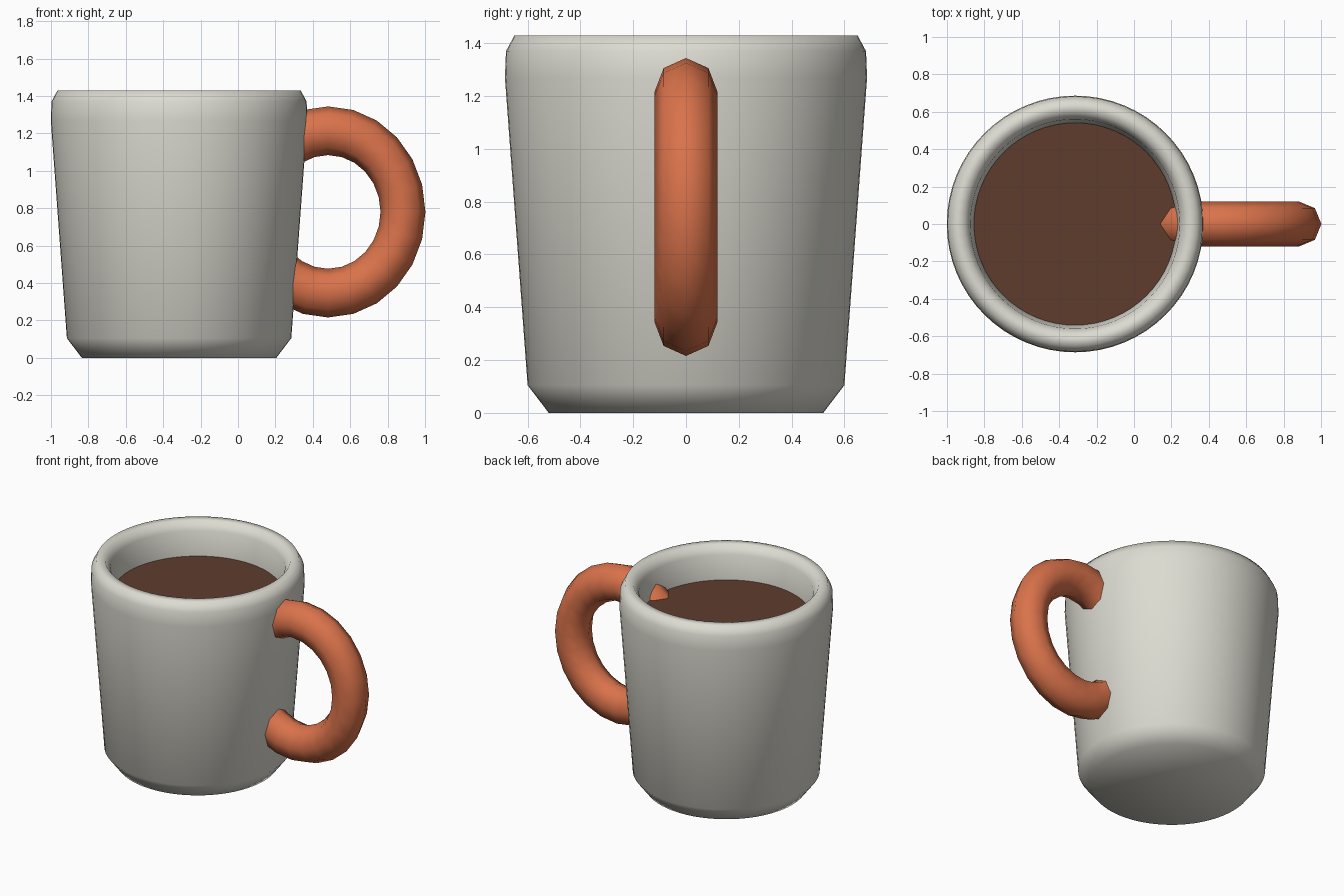
import bpy, bmesh, math
from mathutils import Matrix

if "Cube" in bpy.data.objects:
    bpy.data.objects.remove(bpy.data.objects["Cube"])

MUG_X = -0.315


def material(name, rgb):
    m = bpy.data.materials.new(name)
    m.diffuse_color = (*rgb, 1.0)
    m.use_nodes = True
    m.node_tree.nodes["Principled BSDF"].inputs["Base Color"].default_value = m.diffuse_color
    return m


def lathe(name, profile, mat, segments=64):
    """Spin an (r, z) profile around the mug axis."""
    bm = bmesh.new()
    verts = [bm.verts.new((r, 0, z)) for r, z in profile]
    edges = [bm.edges.new(pair) for pair in zip(verts, verts[1:])]
    bmesh.ops.spin(bm, geom=verts + edges, axis=(0, 0, 1), cent=(0, 0, 0),
                   steps=segments, angle=math.tau)
    bmesh.ops.remove_doubles(bm, verts=bm.verts, dist=0.0005)
    bmesh.ops.recalc_face_normals(bm, faces=bm.faces)
    if name == "coffee":
        for f in bm.faces:
            if f.normal.z < 0:
                f.normal_flip()
    mesh = bpy.data.meshes.new(name)
    bm.to_mesh(mesh)
    bm.free()
    obj = bpy.data.objects.new(name, mesh)
    bpy.context.collection.objects.link(obj)
    obj.location.x = MUG_X
    mesh.materials.append(mat)
    mesh.shade_smooth()
    return obj


cream = material("cream ceramic", (0.72, 0.71, 0.64))
orange = material("orange glaze", (0.70, 0.17, 0.07))
brown = material("coffee brown", (0.115, 0.045, 0.027))

# Mug body: chamfered foot, tapered wall, rounded rim, inner wall and floor
lathe("mug_body", [
    (0, 0), (0.52, 0), (0.60, 0.105), (0.686, 1.27), (0.682, 1.37), (0.65, 1.43),
    (0.595, 1.43), (0.56, 1.37), (0.542, 1.20), (0.48, 0.16), (0.42, 0.10), (0, 0.10),
], cream)

# Coffee surface
lathe("coffee", [(0, 1.20), (0.541, 1.20)], brown)

# Handle: slightly tall ring with an eight-sided tube, sunk into the wall
bpy.ops.mesh.primitive_torus_add(major_segments=24, minor_segments=8,
                                 major_radius=0.40, minor_radius=0.12)
handle = bpy.context.object
handle.name = "handle"
handle.data.transform(Matrix.Translation((0.482, 0, 0.78))
                      @ Matrix.Diagonal((1, 1, 1.085, 1))
                      @ Matrix.Rotation(math.pi / 2, 4, 'X'))
handle.data.materials.append(orange)
handle.data.shade_smooth()
